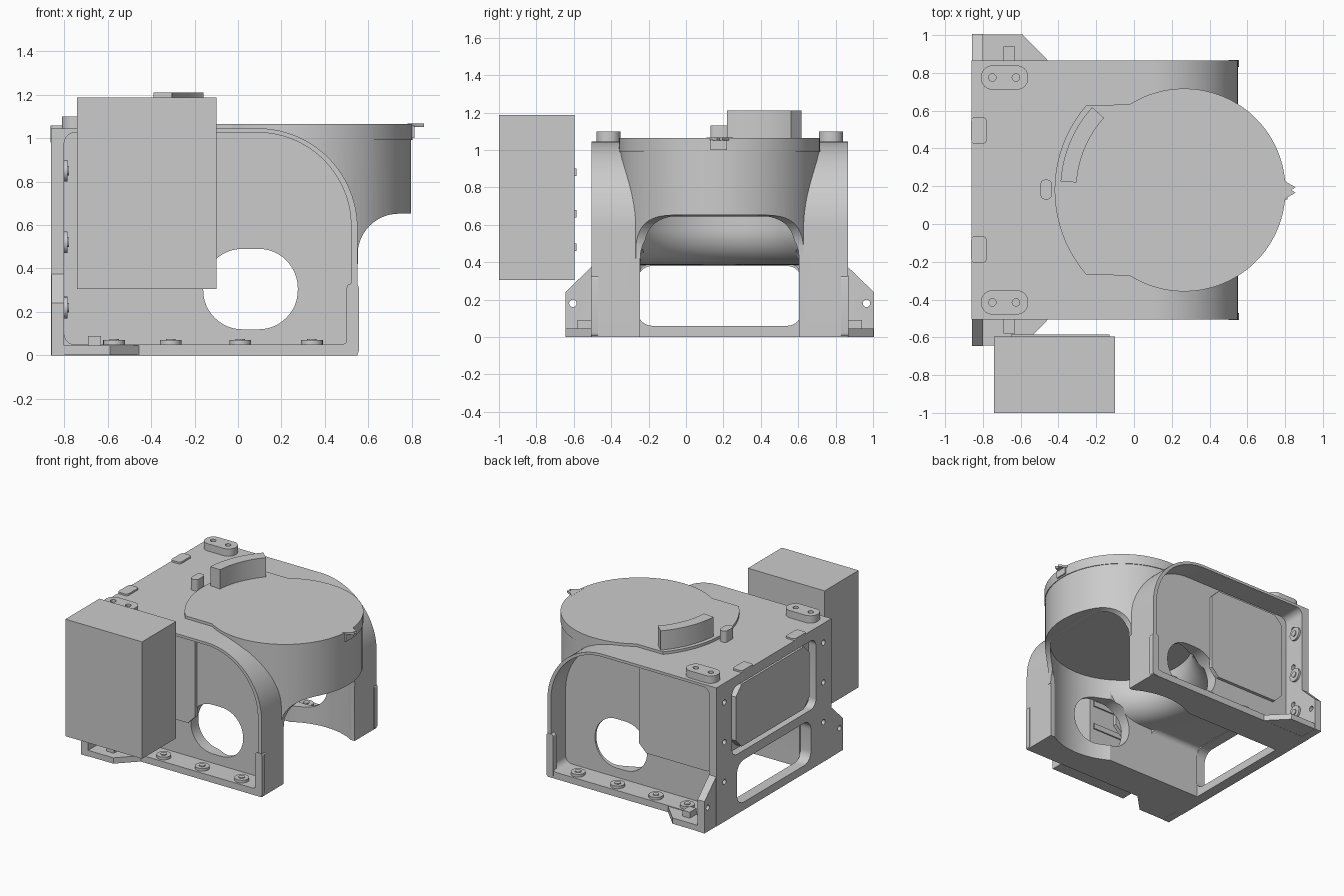
import bpy, bmesh, math

if "Cube" in bpy.data.objects:
    bpy.data.objects.remove(bpy.data.objects["Cube"])

MID = 0.18            # symmetry plane of the housing in y
CX = 0.265            # axis of the round bore in x
grey = bpy.data.materials.new("cast_grey")
grey.diffuse_color = (0.6, 0.6, 0.6, 1)
grey.use_nodes = True
grey.node_tree.nodes["Principled BSDF"].inputs["Base Color"].default_value = grey.diffuse_color


def finish(name, bm):
    bmesh.ops.recalc_face_normals(bm, faces=bm.faces)
    me = bpy.data.meshes.new(name)
    bm.to_mesh(me)
    bm.free()
    me.materials.append(grey)
    ob = bpy.data.objects.new(name, me)
    bpy.context.collection.objects.link(ob)
    return ob


def place(axis, p, d):
    return {'x': (d, p[0], p[1]), 'y': (p[0], d, p[1]), 'z': (p[0], p[1], d)}[axis]


def loft(name, axis, sections):
    """Solid through (depth, outline) sections with equal point counts."""
    bm = bmesh.new()
    rings = [[bm.verts.new(place(axis, p, d)) for p in pts] for d, pts in sections]
    n = len(rings[0])
    for a, b in zip(rings, rings[1:]):
        for i in range(n):
            bm.faces.new((a[i], a[(i + 1) % n], b[(i + 1) % n], b[i]))
    bm.faces.new(rings[0])
    bm.faces.new(rings[-1])
    return finish(name, bm)


def prism(name, axis, pts, d0, d1):
    return loft(name, axis, [(d0, pts), (d1, pts)])


def arc(cx, cy, r, a0, a1, n=16):
    return [(cx + r * math.cos(math.radians(a0 + (a1 - a0) * i / n)),
             cy + r * math.sin(math.radians(a0 + (a1 - a0) * i / n))) for i in range(n + 1)]


def rrect(u0, u1, v0, v1, r, n=8):
    return (arc(u0 + r, v0 + r, r, 180, 270, n) + arc(u1 - r, v0 + r, r, 270, 360, n)
            + arc(u1 - r, v1 - r, r, 0, 90, n) + arc(u0 + r, v1 - r, r, 90, 180, n))


def circle(cx, cy, r, n=96):
    return arc(cx, cy, r, 0, 360 - 360 / n, n - 1)


def box(name, x0, x1, y0, y1, z0, z1):
    return prism(name, 'z', [(x0, y0), (x1, y0), (x1, y1), (x0, y1)], z0, z1)


def boolean(ob, other, op='DIFFERENCE'):
    mod = ob.modifiers.new("bool", 'BOOLEAN')
    mod.operation, mod.solver, mod.object = op, 'EXACT', other
    bpy.context.view_layer.objects.active = ob
    bpy.ops.object.modifier_apply(modifier=mod.name)
    bpy.data.objects.remove(other, do_unlink=True)


def side(y_off, s):
    return MID + s * y_off


# Housing: box with a large rounded upper front edge
outer = [(-.86, 0), (.55, 0)] + arc(.09, .585, .46, 0, 90, 28) + [(-.86, 1.045)]
body = prism("housing", 'y', outer, MID - .686, MID + .686)

# Back plate wings and sloping base flanges on both sides
wing = [(MID - .825, 0), (MID + .825, 0), (MID + .825, .24), (MID + .68, .38),
        (MID - .68, .38), (MID - .825, .24)]
boolean(body, prism("wings", 'x', wing, -.858, -.80), 'UNION')
foot = [(-.857, MID - .823), (-.59, MID - .823), (-.45, MID - .68),
        (-.45, MID + .68), (-.59, MID + .823), (-.857, MID + .823)]
boolean(body, prism("base_flange", 'z', foot, .001, .045), 'UNION')

# Round barrel with a concave underside running into the legs
barrel = prism("barrel", 'z', circle(CX, MID, .532), .42, 1.0)
under = [(.552, .3), (.95, .3), (.95, .652)] + arc(.74, .462, .19, 90, 171, 14)
boolean(barrel, prism("under_cut", 'y', under, -.6, 1.0))
boolean(body, barrel, 'UNION')

# Raised cover plate: round in front, wider arc at the back
plate = arc(CX, MID, .537, -122.7, 122.7, 80) + arc(CX, MID, .685, 138.9, 221.1, 28)
boolean(body, prism("top_plate", 'z', plate, .99, 1.065), 'UNION')

# Rounded side recesses, leaving only a thin wall beside the chamber
inner = (arc(-.75, .10, .05, 180, 270, 5) + arc(.47, .10, .05, 270, 360, 5)
         + arc(.09, .595, .43, 0, 90, 28) + arc(-.75, .975, .05, 90, 180, 5))
for s in (-1, 1):
    boolean(body, prism("side_recess", 'y', inner, side(.512, s), side(.75, s)))

# Arched front passage, low rear passage and the opening in the back plate
boolean(body, prism("front_passage", 'x', rrect(MID - .425, MID + .425, -.4, .62, .2), .1, .95))
boolean(body, prism("rear_passage", 'x', rrect(MID - .425, MID + .425, -.4, .385, .04), -.78, .2))
boolean(body, prism("back_opening", 'x', rrect(MID - .44, MID + .44, .06, .38, .08), -1, -.775))

# Round chamber between the legs, closed by a flat ceiling
boolean(body, prism("chamber", 'z', circle(CX, MID, .495), -.1, .645))

# Rounded lip where the chamber wall turns into the rear passage ceiling
lip = [(z, circle(CX, MID, r)) for r, z in
       [(.76, .3), (.76, .383)] + arc(.685, .575, .19, 265, 180, 12)]
flare = loft("lip_cut", 'z', lip)
boolean(flare, box("lip_limit", -.7, .1, MID - .424, MID + .424, .2, .7), 'INTERSECT')
boolean(body, flare)

# Oval side windows and back recess
boolean(body, prism("windows", 'y', rrect(-.16, .275, .12, .49, .18, 12), -.8, 1.2))
boolean(body, prism("back_recess", 'x', rrect(MID - .5, MID + .5, .45, .97, .06), -.95, -.80))

# Bolt holes in the back plate
for s in (-1, 1):
    for off, z in ((.785, .18), (.59, .3), (.59, .6), (.59, .9)):
        boolean(body, prism("hole", 'x', circle(side(off, s), z, .02, 16), -.95, -.79))

# Cover panel in the back recess
panel_pts = rrect(MID - .44, MID + .44, .48, .95, .07, 1)
parts = [body, prism("back_panel", 'x', panel_pts, -.85, -.795)]

for s in (-1, 1):
    # Chamfered panel on the recess floor
    parts.append(prism("side_panel", 'y', rrect(-.74, -.11, .31, 1.0, .06, 1),
                       side(.505, s), side(.535, s)))
    # Bolt bosses along the flange and the rear upright
    for x in (-.57, -.31, .01, .34):
        parts.append(prism("flange_boss", 'z', circle(x, side(.62, s), .05, 24), .04, .07))
        parts.append(prism("flange_bolt", 'z', circle(x, side(.62, s), .022, 12), .06, .076))
    for z in (.22, .52, .85):
        parts.append(prism("upright_boss", 'x', circle(side(.62, s), z, .05, 24), -.81, -.785))
        parts.append(prism("upright_bolt", 'x', circle(side(.62, s), z, .022, 12), -.79, -.778))
    # Thickened pad at the foot of each leg
    parts.append(prism("leg_pad", 'y', rrect(.5, .556, .002, .33, .02, 4),
                       side(.65, s), side(.689, s)))
    # Slotted lifting boss on the deck
    c = side(.595, s)
    boss = prism("deck_boss", 'z', rrect(-.81, -.56, c - .064, c + .064, .06), 1.03, 1.10)
    for x in (-.75, -.625):
        boolean(boss, prism("hole", 'z', circle(x, c, .02, 16), 1.06, 1.2))
    parts.append(boss)
    # Low pad at the rear deck edge
    c = side(.315, s)
    parts.append(prism("deck_pad", 'z', rrect(-.862, -.78, c - .07, c + .07, .02, 4), .98, 1.058))
    # Small clip on the wing plate
    parts.append(box("wing_clip", -.69, -.63, *sorted((side(.68, s), side(.76, s))), .04, .09))

# Curved block on the cover plate and the locating pin behind it
parts.append(prism("arc_block", 'z', arc(CX, MID, .655, 138, 176, 20)
                   + arc(CX, MID, .57, 176, 138, 20), 1.05, 1.21))
parts.append(prism("locating_pin", 'z', rrect(-.495, -.435, .13, .235, .025, 5), 1.03, 1.13))

# Front latch: pointed tab over a small lug
parts.append(prism("latch_tab", 'z', [(.78, .11), (.81, .14), (.855, .165), (.835, .18),
                                      (.855, .195), (.81, .22), (.78, .25)], 1.05, 1.066))
parts.append(box("latch_lug", .77, .812, .13, .22, 1.0, 1.055))

# Separate control box beside the housing with small mounting lugs
parts.append(box("control_box", -.74, -.1, -1.0, -.595, .305, 1.187))
for z in (.48, .66, .88):
    parts.append(box("box_lug", -.65, -.13, -.597, -.585, z - .02, z + .02))

bpy.ops.object.select_all(action='DESELECT')
for ob in parts:
    ob.select_set(True)
bpy.context.view_layer.objects.active = body
bpy.ops.object.shade_smooth_by_angle(angle=math.radians(28))
